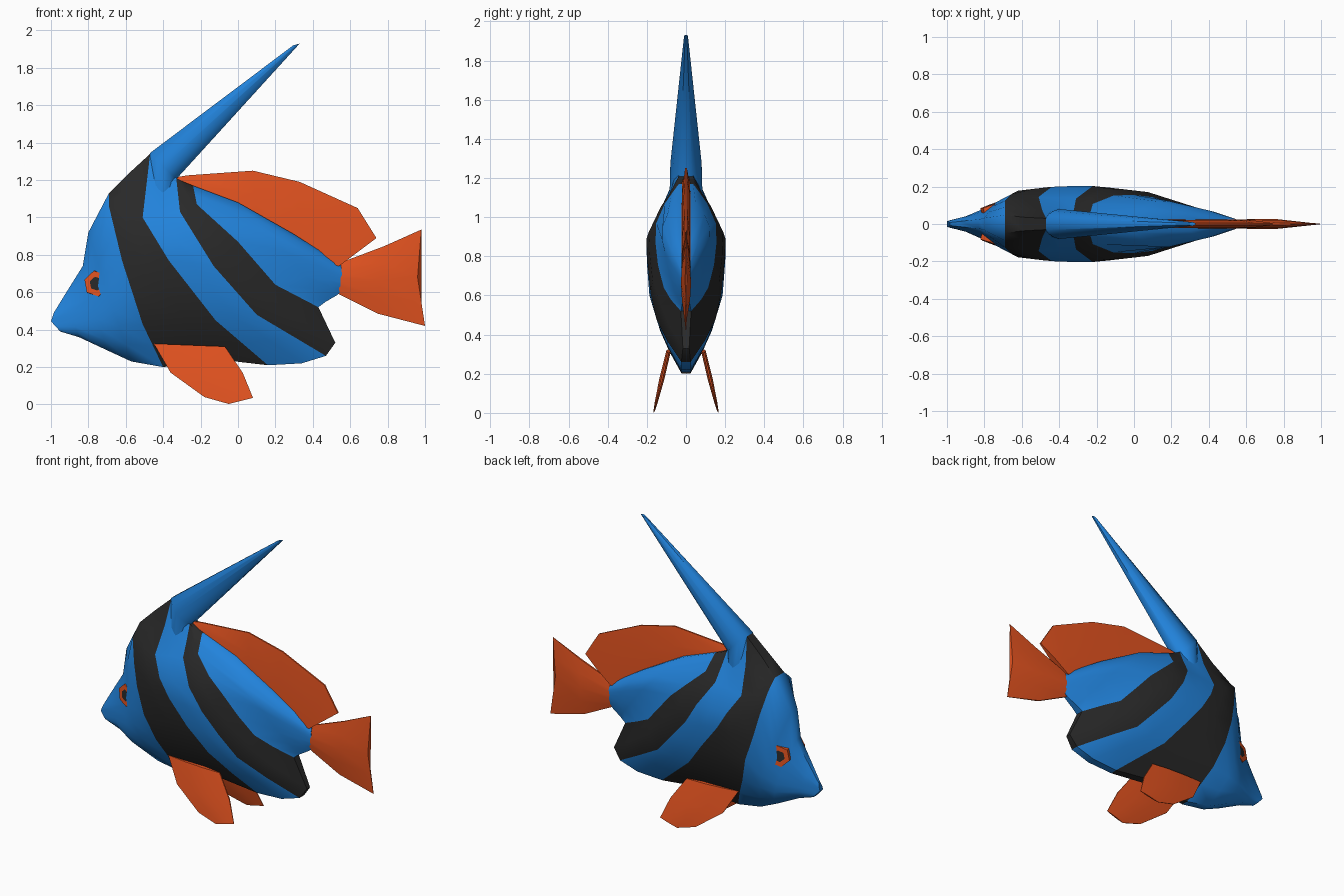
import bpy, bmesh, math
from mathutils import Matrix, Vector

if "Cube" in bpy.data.objects:
    bpy.data.objects.remove(bpy.data.objects["Cube"])


def material(name, rgb):
    m = bpy.data.materials.new(name)
    m.diffuse_color = (*rgb, 1)
    m.use_nodes = True
    m.node_tree.nodes["Principled BSDF"].inputs["Base Color"].default_value = m.diffuse_color
    return m


BLUE = material("blue", (0.016, 0.23, 0.72))
BLACK = material("black", (0.022, 0.022, 0.022))
ORANGE = material("orange", (0.76, 0.085, 0.014))


def interp(table, t):
    """Piecewise linear lookup in a list of (t, value)."""
    if t <= table[0][0]:
        return table[0][1]
    for (a, va), (b, vb) in zip(table, table[1:]):
        if t <= b:
            return va + (vb - va) * (t - a) / (b - a)
    return table[-1][1]


def resample(pts, n):
    """n points along a polyline, keeping its corners."""
    out = []
    for k in range(n):
        t = k / (n - 1) * (len(pts) - 1)
        i = min(int(t), len(pts) - 2)
        out.append(Vector(pts[i]).lerp(Vector(pts[i + 1]), t - i))
    return out


def finish(bm, name, mats, angle=50):
    bmesh.ops.recalc_face_normals(bm, faces=bm.faces[:])
    me = bpy.data.meshes.new(name)
    bm.to_mesh(me)
    bm.free()
    for m in mats:
        me.materials.append(m)
    me.shade_smooth()
    me.set_sharp_from_angle(angle=math.radians(angle))
    ob = bpy.data.objects.new(name, me)
    bpy.context.collection.objects.link(ob)
    return ob


def loft(name, sections, profile, width, mats, band=None, centre=lambda z: 0):
    """Skin x-z section lines; each gets a mirrored thickness in y."""
    bm = bmesh.new()
    n = len(profile)
    rings = []
    for s, sec in enumerate(sections):
        pts = resample(sec, n)
        half = [width(s, p) * f for p, f in zip(pts, profile)]
        ring = [bm.verts.new((p.x, centre(p.y) - w, p.y)) for p, w in zip(pts, half)]
        ring += [bm.verts.new((p.x, centre(p.y) + w, p.y))
                 for p, w in reversed(list(zip(pts, half)))]
        rings.append(ring)
    for s, (a, b) in enumerate(zip(rings, rings[1:])):
        for i in range(2 * n):
            j = (i + 1) % (2 * n)
            f = bm.faces.new((a[i], a[j], b[j], b[i]))
            f.material_index = band[s] if band else 0
    bm.faces.new(rings[0])
    bm.faces.new(rings[-1])
    return finish(bm, name, mats)


# Body: section lines follow the stripe edges, from snout to tail root
body_lines = [
    [(-.985, .49), (-1.0, .445), (-.95, .39)],
    [(-.93, .58), (-.85, .36)],
    [(-.83, .74), (-.70, .29)],
    [(-.80, .92), (-.70, .60), (-.57, .23)],
    [(-.69, 1.13), (-.69, 1.06), (-.62, .77), (-.51, .43), (-.40, .20)],
    [(-.59, 1.23), (-.60, 1.02), (-.47, .75), (-.27, .45), (-.10, .24)],
    [(-.47, 1.34), (-.51, 1.00), (-.37, .77), (-.12, .45), (.16, .21)],
    [(-.40, 1.275), (-.41, 1.015), (-.25, .755), (-.01, .465), (.34, .22)],
    [(-.33, 1.21), (-.31, 1.03), (-.13, .74), (.10, .48), (.47, .26)],
    [(-.29, 1.19), (-.24, 1.05), (-.05, .80), (.20, .55), (.52, .33)],
    [(-.24, 1.17), (-.22, 1.07), (.00, .87), (.20, .64), (.43, .52)],
    [(.00, 1.08), (.25, .82), (.47, .55)],
    [(.30, .91), (.42, .75), (.53, .585)],
    [(.55, .75), (.565, .62)],
]
width_x = [(-1, .015), (-.95, .032), (-.85, .05), (-.75, .11), (-.62, .178),
           (-.45, .198), (-.25, .208), (.08, .17), (.43, .075), (.57, .02)]
width_z = [(.20, .055), (.25, .075), (.35, .115), (.55, .183), (.87, .208),
           (1.05, .148), (1.20, .095), (1.34, .075)]
stripes = [0, 0, 0, 0, 1, 1, 0, 0, 1, 1, 0, 0, 0]
loft("body", body_lines, [.4, .68, .88, 1, 1, 1, .95, .85, .4],
     lambda s, p: (.87 if s > 9 else 1)
     * min(interp(width_x, p.x), interp(width_z, p.y)),
     [BLUE, BLACK], stripes)

# Long swept-back banner, swelling out of the back
loft("banner_fin",
     [[(-.485, 1.13), (-.32, 1.03)], [(-.47, 1.345), (-.33, 1.205)],
      [(.295, 1.92), (.33, 1.93)]],
     [.4, .85, 1, .85, .4], lambda s, p: (.085, .08, .01)[s], [BLUE])

# Dorsal fin
loft("dorsal_fin",
     [[(-.33, 1.215), (-.30, 1.17)], [(-.27, 1.225), (-.20, 1.12)],
      [(.08, 1.25), (.10, 1.00)], [(.33, 1.19), (.30, .86)],
      [(.64, 1.05), (.50, .75)], [(.74, .89), (.54, .74)]],
     [.2, .8, 1], lambda s, p: .024, [ORANGE])

# Tail fin
loft("tail_fin",
     [[(.50, .74), (.50, .61)], [(.78, .846), (.765, .665), (.75, .485)],
      [(.98, .935), (.96, .68), (1.0, .42)]],
     [.2, .8, 1, .8, .2], lambda s, p: (.025, .026, .004)[s], [ORANGE])

for side, label in ((-1, "near"), (1, "far")):
    # Splayed pectoral fin
    loft("pectoral_fin_" + label,
         [[(-.45, .325), (-.07, .31)], [(-.36, .17), (.025, .17)],
          [(-.18, .04), (.06, .085)], [(-.05, .003), (.08, .035)]],
         [.3, 1, 1, .3], lambda s, p: (.012, .013, .008, .004)[s], [ORANGE],
         centre=lambda z: side * (.165 - .24 * z))

    # Six-sided eye with inset pupil
    bm = bmesh.new()
    bmesh.ops.create_cone(bm, cap_ends=True, segments=6, radius1=.076,
                          radius2=.07, depth=.05)
    bm.faces.ensure_lookup_table()
    cap = max(bm.faces, key=lambda f: f.calc_center_median().z)
    bmesh.ops.inset_region(bm, faces=[cap], thickness=.032)
    cap.material_index = 1
    axis = Vector((-.34, side * .94, .05))
    turn = axis.to_track_quat('Z', 'Y').to_matrix().to_4x4()
    bm.transform(Matrix.Translation((-.75, side * .082, .645)) @ turn
                 @ Matrix.Rotation(math.radians(12), 4, 'Z'))
    finish(bm, "eye_" + label, [ORANGE, BLACK], 25)
